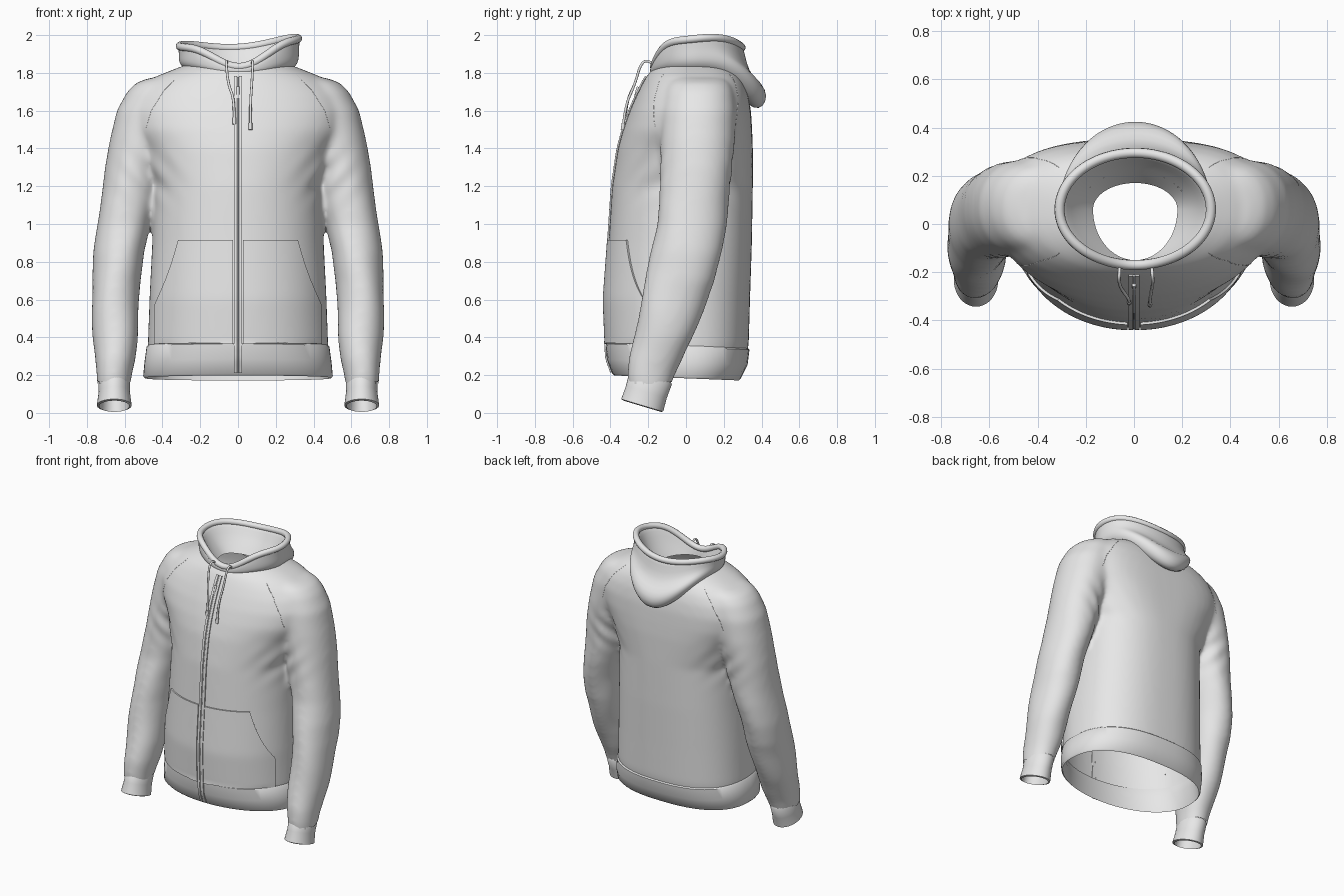
import bpy, bmesh, math
from mathutils import Vector
from mathutils.bvhtree import BVHTree

if "Cube" in bpy.data.objects:
    bpy.data.objects.remove(bpy.data.objects["Cube"])

fabric = bpy.data.materials.new("light grey fabric")
fabric.diffuse_color = (0.8, 0.8, 0.8, 1)
fabric.use_nodes = True
fabric.node_tree.nodes["Principled BSDF"].inputs["Base Color"].default_value = fabric.diffuse_color


def add(name, bm):
    bmesh.ops.recalc_face_normals(bm, faces=bm.faces)
    me = bpy.data.meshes.new(name)
    bm.to_mesh(me)
    bm.free()
    me.materials.append(fabric)
    ob = bpy.data.objects.new(name, me)
    bpy.context.collection.objects.link(ob)
    return ob


def apply_mods(ob):
    dg = bpy.context.evaluated_depsgraph_get()
    me = bpy.data.meshes.new_from_object(ob.evaluated_get(dg))
    ob.modifiers.clear()
    ob.data = me


def ring(cx, cy, z, rx, ry, n_front=2.0, n_back=2.0, tilt=0.0, seg=64):
    out = []
    for i in range(seg):
        a = 2 * math.pi * i / seg
        c, s = math.cos(a), math.sin(a)
        n = n_back if s > 0 else n_front
        y = math.copysign(abs(s) ** (2 / n), s) * ry
        out.append((cx + math.copysign(abs(c) ** (2 / n), c) * rx, cy + y, z - tilt * y))
    return out


def loft(bm, rings, caps=False, loop=False):
    vs = [[bm.verts.new(p) for p in r] for r in rings]
    n = len(vs[0])
    pairs = list(zip(vs, vs[1:])) + ([(vs[-1], vs[0])] if loop else [])
    for a, b in pairs:
        for i in range(n):
            j = (i + 1) % n
            bm.faces.new((a[i], a[j], b[j], b[i]))
    if caps:
        bm.faces.new(vs[0])
        bm.faces.new(vs[-1])


def tube(name, pts, r, cyclic=False, smooth=True):
    cu = bpy.data.curves.new(name, 'CURVE')
    cu.dimensions = '3D'
    cu.bevel_depth, cu.bevel_resolution, cu.use_fill_caps = r, 3, True
    sp = cu.splines.new('NURBS' if smooth else 'POLY')
    sp.points.add(len(pts) - 1)
    for p, q in zip(sp.points, pts):
        p.co = (*q, 1)
    sp.use_cyclic_u = cyclic
    if smooth:
        sp.order_u, sp.use_endpoint_u = 3, not cyclic
    tmp = bpy.data.objects.new("tmp", cu)
    bpy.context.collection.objects.link(tmp)
    dg = bpy.context.evaluated_depsgraph_get()
    me = bpy.data.meshes.new_from_object(tmp.evaluated_get(dg))
    bpy.data.objects.remove(tmp)
    me.materials.clear()
    me.materials.append(fabric)
    ob = bpy.data.objects.new(name, me)
    bpy.context.collection.objects.link(ob)
    return ob


# Body: torso and sleeves fused into one soft shell
torso = [(.25, .47, -.395, .31), (.36, .475, -.42, .33), (.6, .467, -.43, .337), (.9, .452, -.408, .347),
         (1.2, .442, -.388, .352), (1.4, .50, -.358, .352), (1.5, .56, -.33, .348), (1.6, .575, -.295, .342),
         (1.68, .545, -.26, .328), (1.74, .49, -.23, .308), (1.785, .42, -.205, .282),
         (1.815, .345, -.18, .25), (1.845, .265, -.15, .2)]
sleeve = [(1.77, .385, .07, .09, .13), (1.745, .40, .07, .14, .16), (1.70, .42, .07, .165, .18),
          (1.6, .46, .068, .180, .195), (1.45, .505, .063, .170, .195), (1.3, .547, .055, .155, .188),
          (1.15, .573, .045, .150, .183), (1.0, .603, .03, .138, .183), (.85, .631, 0, .131, .187),
          (.7, .645, -.03, .127, .183), (.55, .649, -.075, .122, .169), (.4, .650, -.12, .117, .154),
          (.28, .652, -.16, .105, .140), (.2, .655, -.185, .092, .122), (.12, .655, -.2, .083, .105)]
bm = bmesh.new()
loft(bm, [ring(0, (f + b) / 2, z, w, (b - f) / 2, 2.05, 2.9 if z > 1.35 else 2.5) for z, w, f, b in torso], caps=True)
for s in (-1, 1):
    loft(bm, [ring(s * x, y, z, rx, ry, 2.1, 2.1) for z, x, y, rx, ry in sleeve], caps=True)
body = add("body_and_sleeves", bm)
m = body.modifiers.new("fuse", 'REMESH')
m.mode, m.voxel_size = 'VOXEL', 0.0145
m = body.modifiers.new("soften", 'SMOOTH')
m.factor, m.iterations = 0.5, 18
apply_mods(body)

# Soft cloth folds, then open the neck, hem and wrists
bm = bmesh.new()
bm.from_mesh(body.data)
bm.normal_update()
for v in bm.verts:
    x, y, z = abs(v.co.x), v.co.y, v.co.z
    on_sleeve = min(1, max(0, (x - .46) / .1)) * min(1, max(0, (1.5 - z) / .4))
    fold = .003 * on_sleeve * math.sin(13 * z + 20 * x + 9 * y)
    pit = math.exp(-((x - .47) ** 2 + (z - 1.25) ** 2) / .015)
    fold += .005 * pit * math.sin(40 * (z - 1.1 * x))
    v.co += v.normal * (fold + .002)
dead = []
for f in bm.faces:
    c = f.calc_center_median()
    hem = abs(c.x) < .525 and c.z < .33
    wrist = abs(c.x) > .525 and c.z < .16
    neck = c.z > 1.7 and (c.x / .25) ** 2 + ((c.y - .025) / .2) ** 2 < 1
    if hem or wrist or neck:
        dead.append(f)
bmesh.ops.delete(bm, geom=dead, context='FACES')
bm.to_mesh(body.data)
bm.free()

# Ribbed hem band
band = [(.362, .472, -.412, .322), (.350, .484, -.425, .336), (.27, .495, -.418, .326),
        (.195, .502, -.390, .290), (.185, .494, -.380, .280), (.30, .462, -.395, .305)]
bm = bmesh.new()
loft(bm, [ring(0, (f + b) / 2, z, w, (b - f) / 2, 2.05, 2.5, .04) for z, w, f, b in band], loop=True)
hem = add("hem_band", bm)

# Cuffs
cuff = [(.20, -.183, .075, .10), (.185, -.187, .084, .112), (.11, -.21, .083, .108), (.04, -.232, .092, .111),
        (.035, -.232, .08, .099), (.11, -.21, .071, .096)]
for s, side in ((-1, "left"), (1, "right")):
    bm = bmesh.new()
    loft(bm, [ring(s * .655, y, z, rx, ry, 2, 2, .3, 40) for z, y, rx, ry in cuff], loop=True)
    add(side + "_cuff", bm)

# Surface finder so details follow the cloth
dg = bpy.context.evaluated_depsgraph_get()
trees = [BVHTree.FromObject(o, dg) for o in (body, hem)]


def surf(x, z, lift=0.0, way=1):
    best = None
    for t in trees:
        p, n, _, d = t.ray_cast(Vector((x, -2 * way, z)), Vector((0, way, 0)))
        if p and (best is None or d < best[0]):
            best = (d, p, n if n.y * way < 0 else -n)
    if best is None or best[1].y * way > 0:
        return Vector((x, -.19 * way, z))
    return best[1] + best[2] * lift


def patch(name, fn, nu, nv, lift, thick):
    bm = bmesh.new()
    g = [[bm.verts.new(surf(*fn(u / nu, v / nv), lift)) for u in range(nu + 1)] for v in range(nv + 1)]
    for v in range(nv):
        for u in range(nu):
            bm.faces.new((g[v][u], g[v][u + 1], g[v + 1][u + 1], g[v + 1][u]))
    ob = add(name, bm)
    m = ob.modifiers.new("thickness", 'SOLIDIFY')
    m.thickness, m.offset = thick, 0
    apply_mods(ob)


def pocket_edge(z):
    t = max(0, (z - .57) / .35)
    return .435 - .125 * t - .01 * math.sin(math.pi * t)


for s, side in ((-1, "left"), (1, "right")):
    # Front pocket, zip tape and raglan seams
    patch(side + "_pocket", lambda u, v: (s * (.026 + u * (pocket_edge(.365 + .55 * v) - .026)), .365 + .55 * v),
          24, 28, .005, .011)
    patch(side + "_zip_tape", lambda u, v: (s * (.005 + .017 * u), .215 + 1.565 * v), 2, 80, .005, .008)
    path = [(.31, 1.79), (.39, 1.71), (.46, 1.60), (.49, 1.50)]
    for way, face in ((1, "front"), (-1, "back")):
        pts = []
        for a, b in zip(path, path[1:]):
            for k in range(8):
                t = k / 8
                pts.append(surf(s * (a[0] + (b[0] - a[0]) * t), a[1] + (b[1] - a[1]) * t, -.001, way))
        tube(f"{side}_{face}_seam", pts, .002)

# Zip teeth and pull
tube("zip_teeth", [surf(0, .215 + 1.56 * i / 60, .003) for i in range(61)], .005)
p = surf(0, 1.72, .012)
tube("zip_pull", [p, p + Vector((0, -.012, -.03)), p + Vector((0, -.016, -.07))], .008)

# Hood: rows are (side radius, front radius, back radius, front z, side z, back z)
hood_rows = [(.25, .22, .24, 1.785, 1.80, 1.66), (.285, .24, .30, 1.79, 1.82, 1.605),
             (.305, .248, .35, 1.80, 1.84, 1.62), (.315, .25, .372, 1.81, 1.86, 1.68),
             (.318, .25, .345, 1.815, 1.885, 1.745), (.318, .25, .29, 1.82, 1.91, 1.785),
             (.32, .245, .258, 1.83, 1.94, 1.86), (.324, .24, .245, 1.84, 1.97, 1.95),
             (.30, .225, .222, 1.84, 1.965, 1.95), (.265, .22, .19, 1.825, 1.90, 1.88),
             (.225, .215, .15, 1.81, 1.84, 1.83), (.175, .21, .11, 1.78, 1.78, 1.77)]


def hood_point(row, a):
    rx, rf, rb, zf, zs, zb = row
    c, s = math.cos(a), math.sin(a)
    f, b = max(0, -s) ** 5, max(0, s) ** 2.5
    z = zs + (zf - zs) * f + (zb - zs) * b
    lean = max(0, min(1, (zs - 1.82) / .15)) * (1 - f)
    z += lean * (.02 * c + .008 * math.sin(3 * a))
    return Vector((rx * c + .005, .06 + (rb if s > 0 else rf) * s, z))


angles = [2 * math.pi * i / 96 for i in range(96)]
bm = bmesh.new()
loft(bm, [[hood_point(r, a) for a in angles] for r in hood_rows])
hood = add("hood", bm)
m = hood.modifiers.new("smooth", 'SUBSURF')
m.levels = 1
apply_mods(hood)
rim = [hood_point(hood_rows[7], a) + Vector((-.01 * math.cos(a), -.01 * math.sin(a), -.008)) for a in angles]
tube("hood_rim", rim, .021, cyclic=True)

# Drawstrings with tips
for side, x0, x1, zt in (("left", -.06, -.02, 1.56), ("right", .075, .065, 1.53)):
    end = surf(x1, zt, .012)
    pts = [(x0, -.17, 1.84), (x0, -.20, 1.87), (x0 * 1.05, -.24, 1.85),
           (x0 * .8 + x1 * .2, -.27, 1.74), (x1, end.y + .01, zt + .1), tuple(end)]
    tube(side + "_drawstring", pts, .007)
    tube(side + "_drawstring_tip", [end, end + Vector((0, -.006, -.035))], .01, smooth=False)

# Smooth shading
for o in bpy.context.scene.objects:
    o.select_set(True)
bpy.context.view_layer.objects.active = body
bpy.ops.object.shade_smooth_by_angle(angle=math.radians(45))
